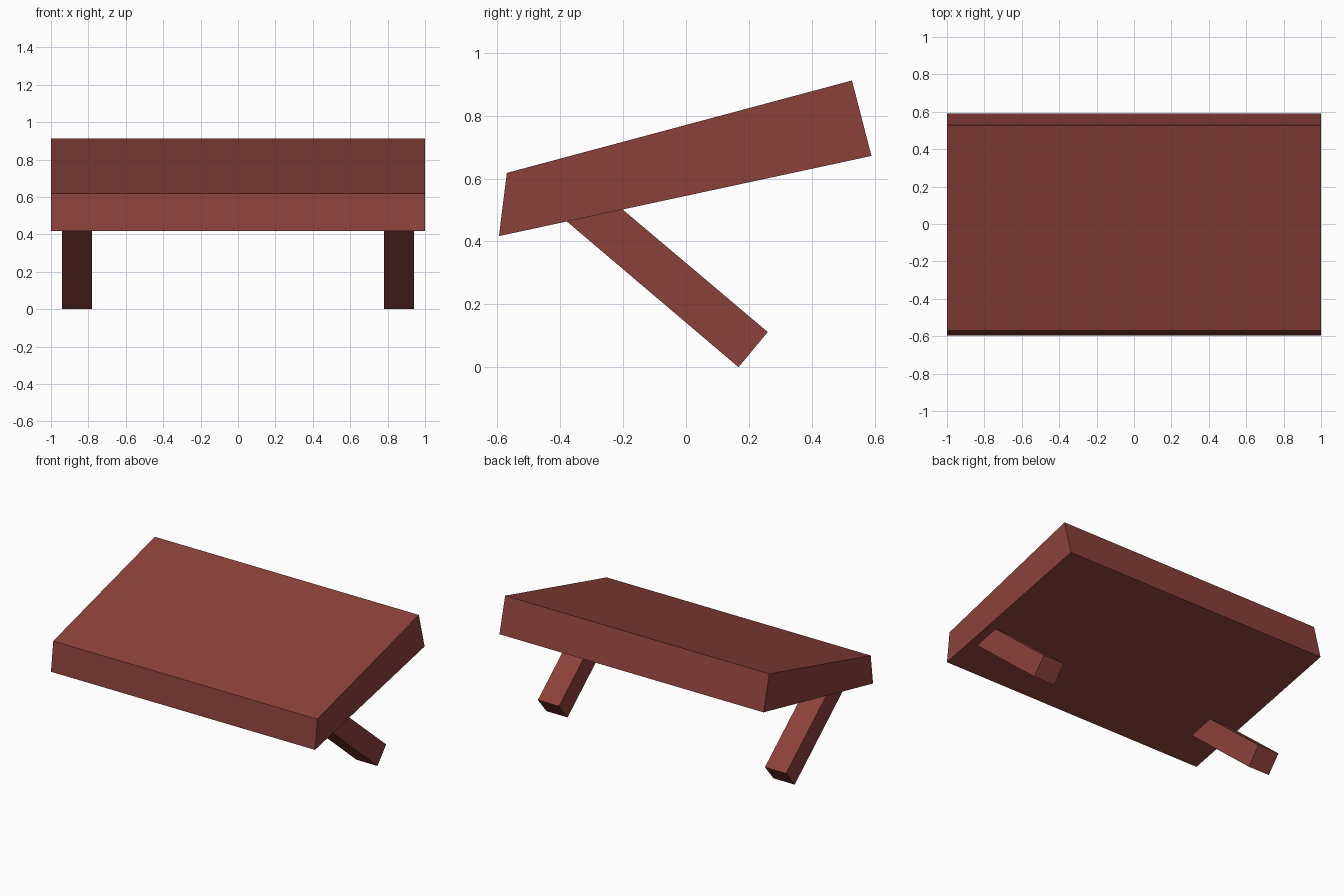
import bpy
import bmesh

cube = bpy.data.objects.get("Cube")
if cube:
    bpy.data.objects.remove(cube, do_unlink=True)

# Single red-brown finish
finish = bpy.data.materials.new("red_brown")
finish.use_nodes = True
colour = (0.26, 0.053, 0.042, 1.0)
finish.diffuse_color = colour
finish.node_tree.nodes["Principled BSDF"].inputs["Base Color"].default_value = colour


def extrude_profile(name, profile, x_min, x_max):
    """Extrude a side (y, z) profile along x into a solid part."""
    bm = bmesh.new()
    face = bm.faces.new([bm.verts.new((x_min, y, z)) for y, z in profile])
    result = bmesh.ops.extrude_face_region(bm, geom=[face])
    moved = [v for v in result["geom"] if isinstance(v, bmesh.types.BMVert)]
    bmesh.ops.translate(bm, verts=moved, vec=(x_max - x_min, 0, 0))
    bmesh.ops.recalc_face_normals(bm, faces=bm.faces)
    mesh = bpy.data.meshes.new(name)
    bm.to_mesh(mesh)
    bm.free()
    mesh.materials.append(finish)
    obj = bpy.data.objects.new(name, mesh)
    bpy.context.collection.objects.link(obj)
    return obj


# Sloping tapered slab
slab = [(-0.595, 0.417), (0.59, 0.672), (0.528, 0.912), (-0.57, 0.618)]
extrude_profile("sloping_slab", slab, -1.0, 1.0)

# Slanted legs, tops sunk into the slab
leg = [(0.167, 0.0), (0.26, 0.112), (-0.247, 0.54), (-0.428, 0.505)]
for side, x_min in (("left", 0.78), ("right", -0.94)):
    extrude_profile(side + "_leg", leg, x_min, x_min + 0.16)
